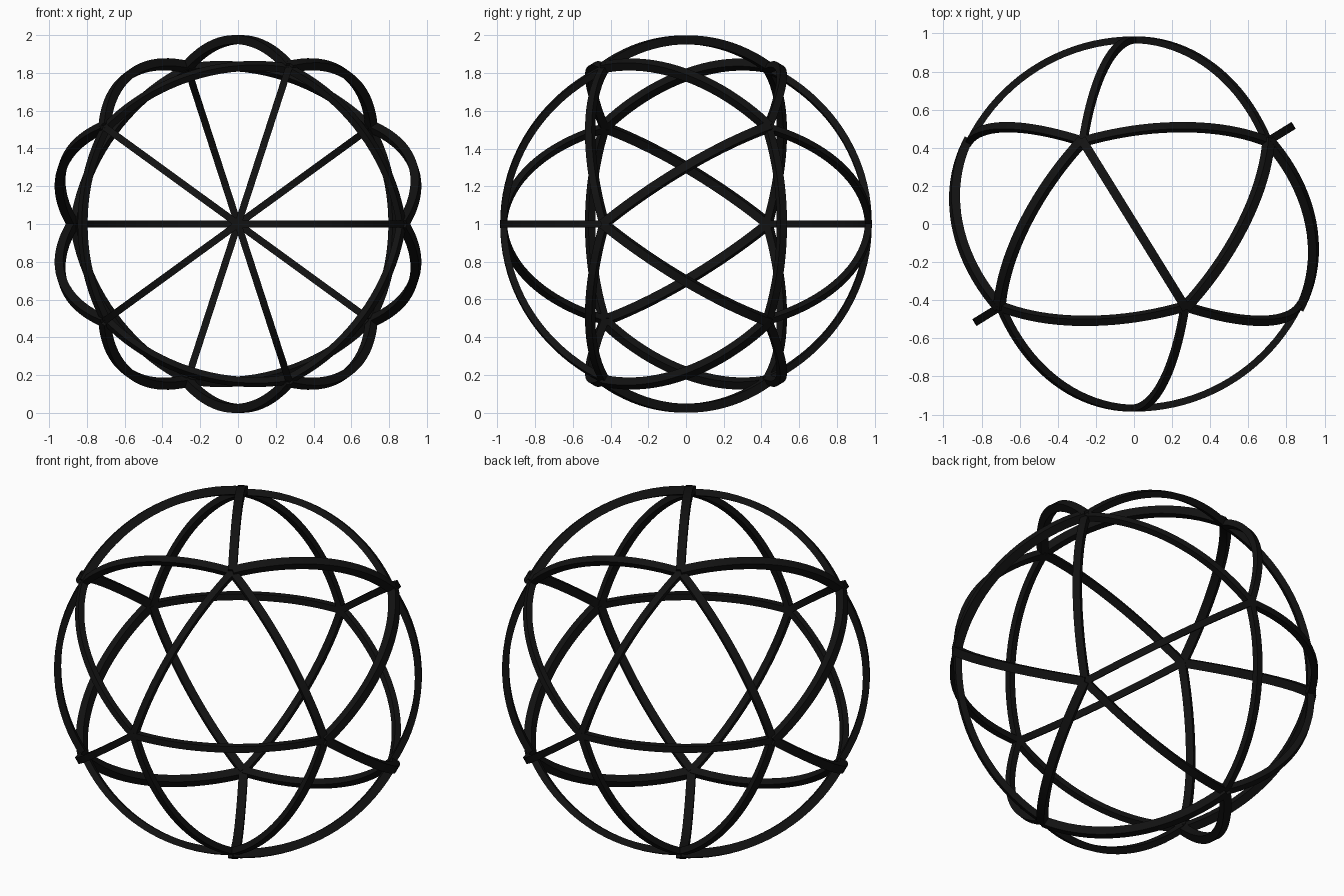
import bpy, bmesh, math
from mathutils import Vector

if "Cube" in bpy.data.objects:
    bpy.data.objects.remove(bpy.data.objects["Cube"])

CENTRE = Vector((0, 0, 1))

black = bpy.data.materials.new("black")
black.diffuse_color = (0.006, 0.006, 0.006, 1)
black.use_nodes = True
black.node_tree.nodes["Principled BSDF"].inputs["Base Color"].default_value = black.diffuse_color


def ring_point(deg, side):
    """Direction of an icosahedron corner on the front (-1) or back (+1) ring."""
    a = math.radians(deg)
    r = 2 / math.sqrt(5)
    return Vector((r * math.cos(a), side / math.sqrt(5), r * math.sin(a)))


def add_arc(bm, a, b, outer, width, thick, steps=20):
    """Sweep a rectangular bar along the great-circle arc from a to b."""
    a, b = a.normalized(), b.normalized()
    side = a.cross(b).normalized()
    angle = a.angle(b)
    rings = []
    for i in range(steps + 1):
        t = angle * i / steps
        d = (a * math.sin(angle - t) + b * math.sin(t)) / math.sin(angle)
        section = [(outer, -1), (outer, 1), (outer - thick, 1), (outer - thick, -1)]
        rings.append([bm.verts.new(CENTRE + d * r + side * s * width / 2)
                      for r, s in section])
    for p, q in zip(rings, rings[1:]):
        for k in range(4):
            n = (k + 1) % 4
            bm.faces.new((p[k], p[n], q[n], q[k]))
    bm.faces.new(rings[0][::-1])
    bm.faces.new(rings[-1])


def make_part(name, arcs, outer, width, thick):
    bm = bmesh.new()
    for a, b in arcs:
        add_arc(bm, a, b, outer, width, thick)
    bmesh.ops.recalc_face_normals(bm, faces=bm.faces)
    mesh = bpy.data.meshes.new(name)
    bm.to_mesh(mesh)
    bm.free()
    obj = bpy.data.objects.new(name, mesh)
    bpy.context.collection.objects.link(obj)
    mesh.materials.append(black)
    bpy.ops.object.select_all(action='DESELECT')
    obj.select_set(True)
    bpy.context.view_layer.objects.active = obj
    bpy.ops.object.shade_smooth_by_angle(angle=math.radians(30))


front = [ring_point(72 * i, -1) for i in range(5)]
back = [ring_point(36 + 72 * i, 1) for i in range(5)]

# Spokes and closed rings at the front and back
for name, pts, pole in (("front", front, Vector((0, -1, 0))),
                        ("back", back, Vector((0, 1, 0)))):
    make_part(name + "_spokes", [(pole, p) for p in pts], 0.985, 0.037, 0.036)
    make_part(name + "_ring", [(pts[i], pts[(i + 1) % 5]) for i in range(5)],
              0.985, 0.042, 0.036)

# Zigzag bars around the middle
zigzag = []
for i in range(5):
    zigzag += [(front[i], back[i]), (back[i], front[(i + 1) % 5])]
make_part("middle_zigzag", zigzag, 1.0, 0.047, 0.047)
